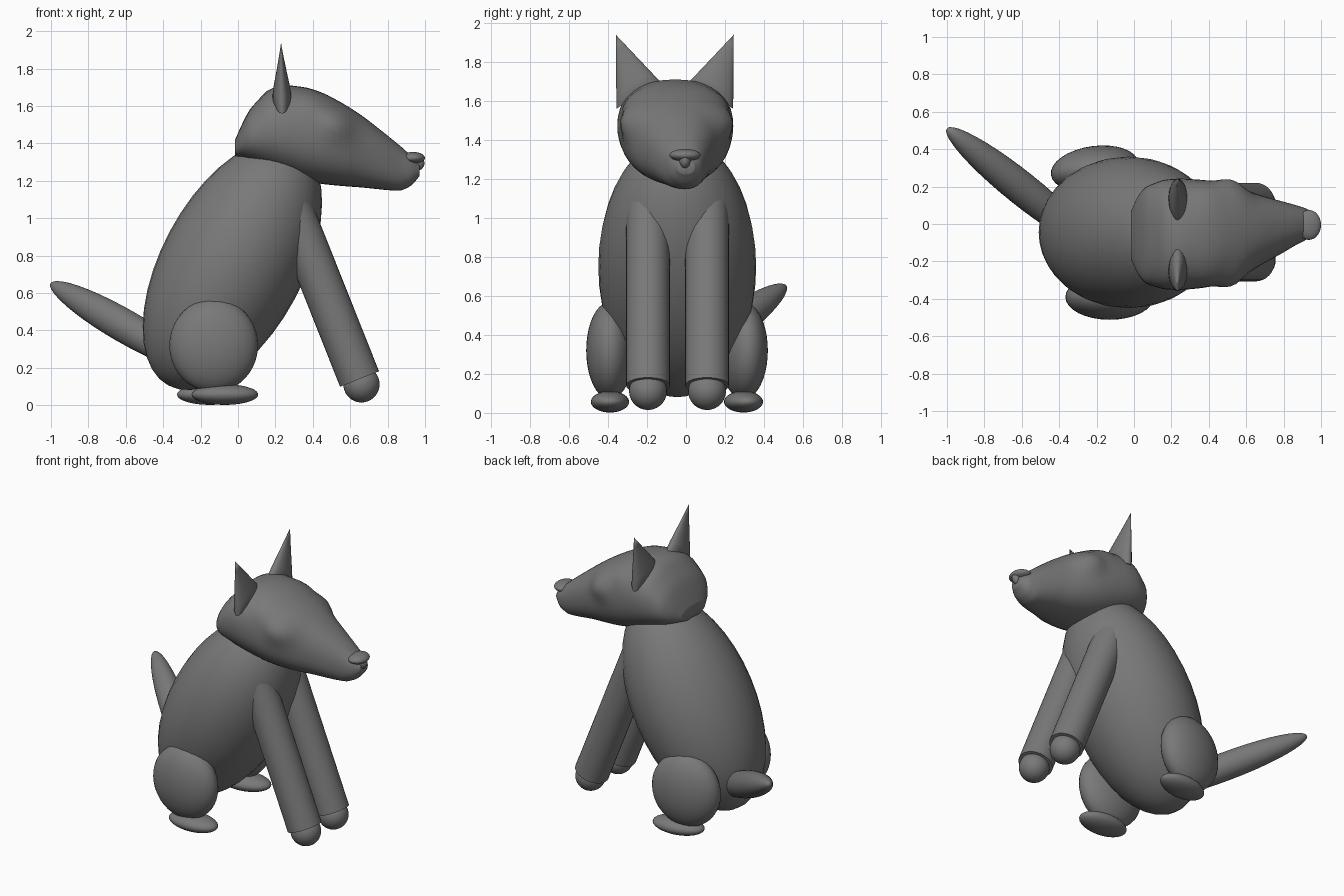
import bpy, bmesh, math
from mathutils import Vector, Matrix

if "Cube" in bpy.data.objects:
    bpy.data.objects.remove(bpy.data.objects["Cube"])


def material(name, rgb):
    m = bpy.data.materials.new(name)
    m.diffuse_color = (*rgb, 1)
    m.use_nodes = True
    m.node_tree.nodes["Principled BSDF"].inputs["Base Color"].default_value = m.diffuse_color
    return m


GREY = material("grey fur", (0.19, 0.19, 0.19))
RED = material("red eye", (0.75, 0.0, 0.015))
WHITE = material("white eye", (0.8, 0.8, 0.8))


def finish(name, bm, mat, angle=50):
    bmesh.ops.recalc_face_normals(bm, faces=bm.faces[:])
    me = bpy.data.meshes.new(name)
    bm.to_mesh(me)
    bm.free()
    ob = bpy.data.objects.new(name, me)
    bpy.context.collection.objects.link(ob)
    me.materials.append(mat)
    bpy.ops.object.select_all(action='DESELECT')
    ob.select_set(True)
    bpy.context.view_layer.objects.active = ob
    bpy.ops.object.shade_smooth_by_angle(angle=math.radians(angle))
    return ob


def ellipsoid(name, center, radii, mat=GREY, rot=Matrix()):
    bm = bmesh.new()
    bmesh.ops.create_uvsphere(bm, u_segments=32, v_segments=20, radius=1)
    bm.transform(Matrix.Translation(center) @ rot @ Matrix.Diagonal((*radii, 1)))
    return finish(name, bm, mat)


def aim(direction):
    return Vector(direction).to_track_quat('Z', 'Y').to_matrix().to_4x4()


MID = -0.045  # the animal's middle plane in y

# Body: egg leaning forward
ellipsoid("body", (-0.03, MID, 0.75), (0.38, 0.405, 0.73),
          rot=Matrix.Rotation(math.radians(28), 4, 'Y'))

# Tail: long ellipsoid swept to one side
tail_tip, tail_mid = Vector((-1.0, 0.51, 0.65)), Vector((-0.6, 0.19, 0.42))
axis = tail_tip - tail_mid
ellipsoid("tail", tail_mid, (0.09, 0.09, axis.length), rot=aim(axis))

# Hind legs
for side, x, y, yaw in (("right", -0.13, -0.39, 0), ("left", -0.21, 0.295, 8)):
    turn = Matrix.Rotation(math.radians(yaw), 4, 'Z')
    ellipsoid(side + "_thigh", (x, y, 0.32), (0.237, 0.122, 0.25), rot=turn)
    ellipsoid(side + "_hind_foot", (x + 0.06, y, 0.057), (0.178, 0.098, 0.055),
              rot=turn)

# Front legs: leaning cylinders with ball feet
for side, y in (("right", -0.195), ("left", 0.108)):
    low = Vector((0.65, y, 0.14))
    up = Vector((-0.37, 0, 0.93)).normalized()
    bm = bmesh.new()
    bmesh.ops.create_cone(bm, cap_ends=True, segments=32, radius1=0.112,
                          radius2=0.112, depth=1.08)
    bm.transform(Matrix.Translation(low + up * 0.54) @ aim(up))
    finish(side + "_front_leg", bm, GREY)
    ellipsoid(side + "_front_foot", (0.66, y, 0.112), (0.097, 0.097, 0.097))

# Head: cross-sections along x (x, bottom, top, half width, middle y)
SECTIONS = [
    (-0.015, 1.33, 1.42, 0.13, -0.06), (0.02, 1.32, 1.50, 0.21, -0.06),
    (0.06, 1.30, 1.58, 0.26, -0.06), (0.16, 1.26, 1.69, 0.295, -0.056),
    (0.25, 1.23, 1.715, 0.30, -0.055), (0.37, 1.195, 1.70, 0.29, -0.053),
    (0.46, 1.18, 1.67, 0.275, -0.05), (0.57, 1.17, 1.61, 0.24, -0.046),
    (0.67, 1.163, 1.545, 0.19, -0.035), (0.79, 1.15, 1.45, 0.14, -0.018),
    (0.87, 1.145, 1.385, 0.105, -0.005), (0.93, 1.175, 1.33, 0.08, 0.0),
    (0.97, 1.225, 1.29, 0.045, 0.0)]


def section_at(x):
    for a, b in zip(SECTIONS, SECTIONS[1:]):
        if x <= b[0]:
            t = (x - a[0]) / (b[0] - a[0])
            return [p + (q - p) * t for p, q in zip(a, b)]
    return SECTIONS[-1]


def sgnpow(v, e):
    return math.copysign(abs(v) ** e, v)


bm = bmesh.new()
RING, STEPS = 40, 44
rings = []
for i in range(STEPS + 1):
    # stations packed towards both ends
    t = 0.5 - 0.5 * math.cos(math.pi * i / STEPS)
    x, zb, zt, hw, cy = section_at(-0.015 + 0.985 * t)
    ring = []
    for k in range(RING):
        a = 2 * math.pi * k / RING
        y = hw * sgnpow(math.cos(a), 0.87)
        z = (zb + zt) / 2 + (zt - zb) / 2 * sgnpow(math.sin(a), 0.87)
        # eye sockets pushed in, brows pushed out
        for px, pz, r, push in ((0.53, 1.51, 0.13, -0.05), (0.41, 1.62, 0.11, 0.02)):
            d = math.hypot(x - px, z - pz)
            if d < r and abs(y) > 0.07:
                y += math.copysign(push * (1 - (d / r) ** 2) ** 2, y)
        ring.append(bm.verts.new((x, cy + y, z)))
    rings.append(ring)
for r0, r1 in zip(rings, rings[1:]):
    for k in range(RING):
        j = (k + 1) % RING
        bm.faces.new((r0[k], r0[j], r1[j], r1[k]))
for ring in (rings[0], rings[-1]):
    bm.faces.new(ring)
for _ in range(2):
    bmesh.ops.smooth_vert(bm, verts=bm.verts[:], factor=0.4, use_axis_x=False,
                          use_axis_y=True, use_axis_z=True)
finish("head", bm, GREY, 70)

# Ears: flattened spikes with a slanted base
for side, s, cy in (("right", -1, -0.245), ("left", 1, 0.13)):
    bm = bmesh.new()
    tip = Vector((0.23, cy + s * 0.115, 1.94))
    loops = []
    for t, w in ((0, 0.75), (0.06, 0.95), (0.2, 0.85), (0.5, 0.5), (0.8, 0.18)):
        c = Vector((0.235, cy, 1.63)).lerp(tip, t)
        out = 1 - t
        loops.append([bm.verts.new((
            c.x + 0.053 * w * math.sin(a),
            c.y + s * 0.112 * out * math.cos(a),
            c.z - 0.07 * out * math.cos(a)))
            for a in (2 * math.pi * k / 24 for k in range(24))])
    for r0, r1 in zip(loops, loops[1:]):
        for k in range(24):
            j = (k + 1) % 24
            bm.faces.new((r0[k], r0[j], r1[j], r1[k]))
    top = bm.verts.new(tip)
    for k in range(24):
        bm.faces.new((loops[-1][k], loops[-1][(k + 1) % 24], top))
    bm.faces.new(loops[0])
    finish(side + "_ear", bm, GREY)

# Eyes
ellipsoid("right_eye", (0.51, -0.25, 1.50), (0.057, 0.05, 0.043), WHITE)
ellipsoid("left_eye", (0.50, 0.158, 1.515), (0.06, 0.06, 0.045), RED)

# Nose: wide pad with a narrow lower ridge
ellipsoid("nose_pad", (0.935, -0.005, 1.322), (0.065, 0.08, 0.032))
ellipsoid("nose_ridge", (0.955, -0.005, 1.295), (0.042, 0.03, 0.042))
